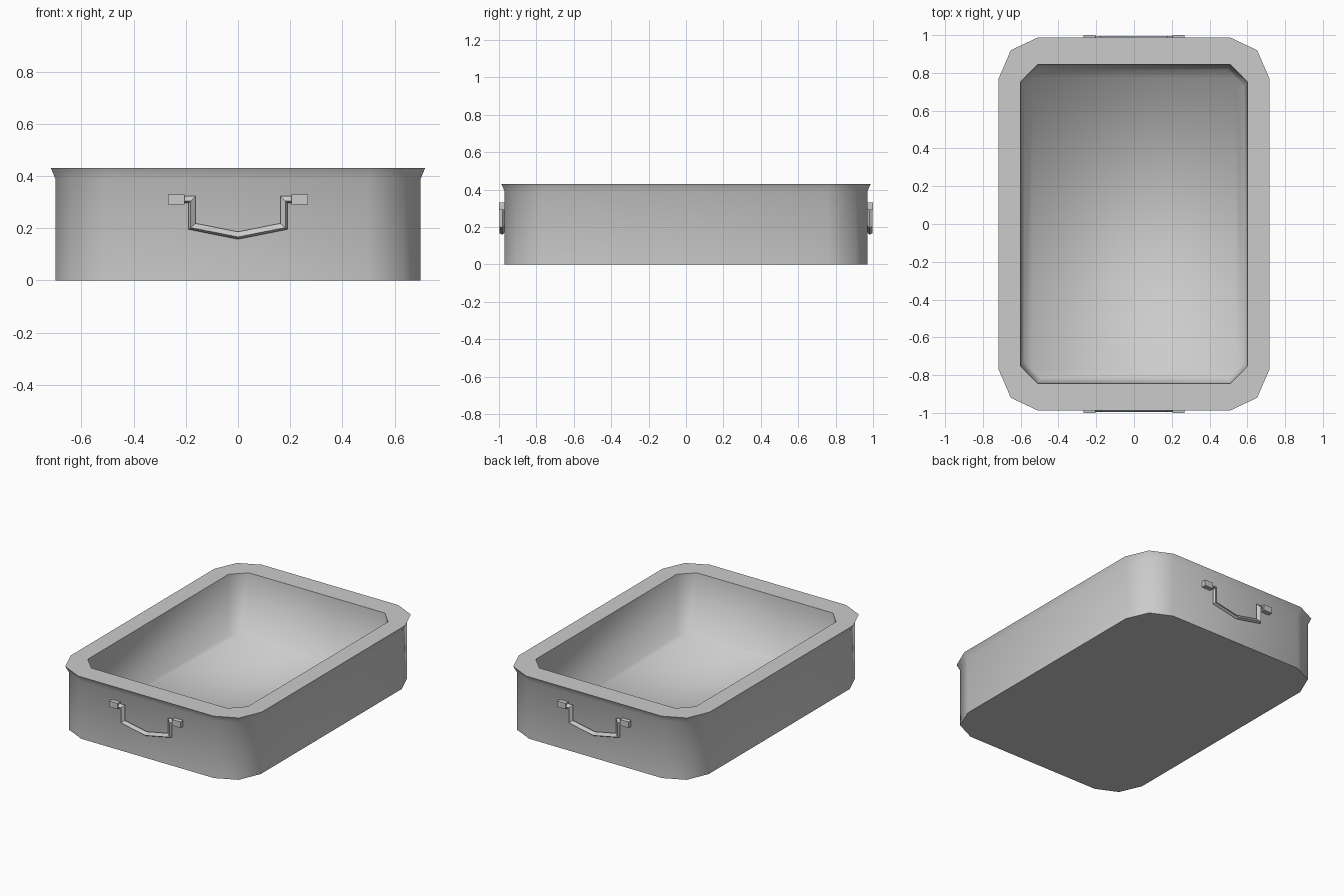
import bpy
import bmesh
from mathutils import Vector

cube = bpy.data.objects.get("Cube")
if cube:
    bpy.data.objects.remove(cube, do_unlink=True)

metal = bpy.data.materials.new("grey metal")
metal.use_nodes = True
colour = (0.6, 0.6, 0.6, 1)
metal.diffuse_color = colour
metal.node_tree.nodes["Principled BSDF"].inputs["Base Color"].default_value = colour


def finish(bm, name):
    bmesh.ops.recalc_face_normals(bm, faces=bm.faces)
    mesh = bpy.data.meshes.new(name)
    bm.to_mesh(mesh)
    bm.free()
    mesh.materials.append(metal)
    obj = bpy.data.objects.new(name, mesh)
    bpy.context.collection.objects.link(obj)


def outline(corner):
    """Mirror one corner's points into a closed outline of four corners."""
    half = corner + [(-x, y) for x, y in reversed(corner)]
    return half + [(-x, -y) for x, y in half]


# Pan: outer wall flaring into a rim, flat lip, inner wall and floor
rim = outline([(0.717, 0.77), (0.652, 0.92), (0.51, 0.987)])
wall = [(x * 0.977, y * 0.982) for x, y in rim]
opening = outline([(0.6, 0.753), (0.555, 0.799), (0.51, 0.845)])
floor = [(x * 0.97, y * 0.965) for x, y in opening]
levels = [(wall, 0, True), (wall, 0.39, False), (rim, 0.43, True),
          (opening, 0.43, True), (floor, 0.03, False)]

bm = bmesh.new()
rings = [[bm.verts.new((x, y, z)) for x, y in pts] for pts, z, _ in levels]
for low, high in zip(rings, rings[1:]):
    for i in range(len(low)):
        bm.faces.new((low[i - 1], low[i], high[i], high[i - 1]))
bm.faces.new(rings[0])
bm.faces.new(rings[-1])
for f in bm.faces:
    f.smooth = True
for ring, (_, _, sharp) in zip(rings, levels):
    for i in range(len(ring)):
        bm.edges.get((ring[i - 1], ring[i])).smooth = not sharp
finish(bm, "pan")


# Handles: a ridged bar swept with mitred corners, its ridge nearer the outside
path = [Vector(p) for p in [(-0.215, 0.31), (-0.176, 0.31), (-0.176, 0.207), (0, 0.172),
                            (0.176, 0.207), (0.176, 0.31), (0.215, 0.31)]]


def handle_bar(name, side):
    bm = bmesh.new()
    half, depth = 0.014, 0.015
    sections = []
    for i, p in enumerate(path):
        before = (p - path[i - 1]).normalized() if i else None
        after = (path[i + 1] - p).normalized() if i < len(path) - 1 else before
        before = before or after
        n1, n2 = (Vector((-d.y, d.x)) for d in (before, after))
        mitre = (n1 + n2) * half / (1 + n1.dot(n2))
        sections.append([bm.verts.new((p.x + mitre.x * s, side * (0.981 + depth * t),
                                       p.y + mitre.y * s))
                         for s, t in ((1, 0), (-0.4, 1), (-1, 0), (0.4, -1))])
    for a, b in zip(sections, sections[1:]):
        for k in range(4):
            bm.faces.new((a[k - 1], a[k], b[k], b[k - 1]))
    bm.faces.new(sections[0])
    bm.faces.new(sections[-1])
    finish(bm, name)


# Mounting blocks that hold the bar ends
def mount(name, x, side):
    bm = bmesh.new()
    bmesh.ops.create_cube(bm, size=1)
    for v in bm.verts:
        v.co = (x + v.co.x * 0.063, side * 0.982 + v.co.y * 0.036, 0.31 + v.co.z * 0.04)
    finish(bm, name)


for label, side in (("front", -1), ("back", 1)):
    handle_bar(label + "_handle", side)
    mount(label + "_left_mount", 0.236, side)
    mount(label + "_right_mount", -0.236, side)
